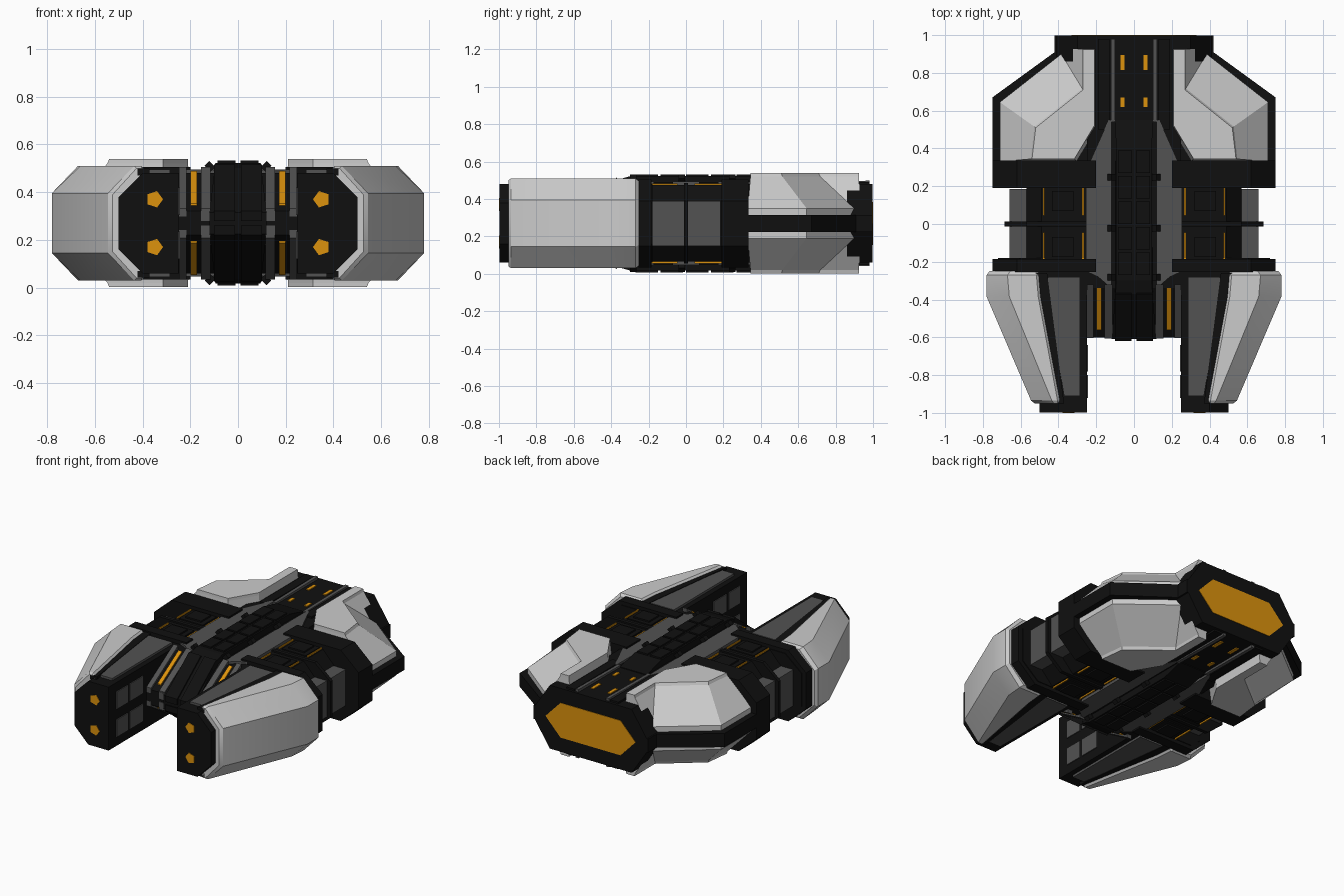
import bpy, bmesh, math

if "Cube" in bpy.data.objects:
    bpy.data.objects.remove(bpy.data.objects["Cube"])

MID = 0.27  # height of the horizontal symmetry plane; all z below are relative to it


def material(name, rgb):
    m = bpy.data.materials.new(name)
    m.diffuse_color = (*rgb, 1)
    m.use_nodes = True
    m.node_tree.nodes["Principled BSDF"].inputs["Base Color"].default_value = m.diffuse_color
    return m


BLACK = material("black_hull", (0.005, 0.005, 0.005))
DARK = material("dark_panel", (0.085, 0.085, 0.085))
GOLD = material("gold_light", (0.72, 0.29, 0.004))


def loft(name, rings, mat=None, mx=True, mz=True):
    """Skin equal-length rings of points, cap both ends, mirror in x / z."""
    bm = bmesh.new()
    vs = [[bm.verts.new(p) for p in r] for r in rings]
    n = len(rings[0])
    for a, b in zip(vs, vs[1:]):
        for i in range(n):
            j = (i + 1) % n
            bm.faces.new((a[i], a[j], b[j], b[i]))
    bm.faces.new(vs[0])
    bm.faces.new(vs[-1])
    bmesh.ops.recalc_face_normals(bm, faces=bm.faces)
    me = bpy.data.meshes.new(name)
    bm.to_mesh(me)
    bm.free()
    ob = bpy.data.objects.new(name, me)
    bpy.context.collection.objects.link(ob)
    ob.location.z = MID
    if mat:
        me.materials.append(mat)
    if mx or mz:
        m = ob.modifiers.new("mirror", 'MIRROR')
        m.use_axis = (mx, False, mz)
    return ob


def plan(name, pts, z0, z1, mat=None, **k):
    return loft(name, [[(x, y, z) for x, y in pts] for z in (z0, z1)], mat, **k)


def section(name, pts, y0, y1, mat=None, **k):
    return loft(name, [[(x, y, z) for x, z in pts] for y in (y0, y1)], mat, **k)


def side(name, pts, x0, x1, mat=None, **k):
    return loft(name, [[(x, y, z) for y, z in pts] for x in (x0, x1)], mat, **k)


def box(name, x0, x1, y0, y1, z0, z1, mat=None, **k):
    return plan(name, [(x0, y0), (x1, y0), (x1, y1), (x0, y1)], z0, z1, mat, **k)


def sym(half):
    """Close a half profile (x, z>0) with its reflection below."""
    return half + [(x, -z) for x, z in reversed(half)]


# Front prongs
def prong_ring(y, xc, xo):
    return [(x, y, z) for x, z in sym([(.25, .21), (xc, .21), (xo, .11)])]


loft("prong", [prong_ring(-.997, .40, .50), prong_ring(-.93, .40, .50),
               prong_ring(-.40, .60, .72), prong_ring(-.18, .60, .72)], BLACK, mz=False)
plan("prong_top_plate", [(.285, -.28), (.455, -.28), (.465, -.36), (.37, -.91), (.285, -.91)],
     .20, .225, DARK)
plan("prong_armour_trim", [(.46, -.26), (.53, -.26), (.53, -.36), (.42, -.95), (.37, -.95)],
     .20, .228, BLACK)
for y0, y1 in ((-.92, -.80), (-.78, -.64)):
    box("prong_inner_panel", .244, .26, y0, y1, .035, .15, DARK)
pent = [(.35 + .036 * math.cos(a), .1 + .036 * math.sin(a))
        for a in (math.radians(180 + 72 * i) for i in range(5))]
section("prong_lamp", pent, -1.0, -.98, GOLD)


# Armour shells wrapped around the prongs
def shell_ring(y, xi, xc, xo, zt, zc):
    return [(x, y, z) for x, z in sym([(xi, zt - .02), (xi + .02, zt), (xc, zt), (xo, zc)])]


shell = loft("prong_armour", [
    shell_ring(-.95, .385, .425, .525, .23, .12), shell_ring(-.935, .385, .435, .545, .24, .125),
    shell_ring(-.385, .487, .66, .78, .24, .125), shell_ring(-.27, .497, .67, .78, .24, .125),
    shell_ring(-.25, .51, .655, .765, .225, .115)], mz=False)
bpy.context.view_layer.objects.active = shell
shell.select_set(True)
bpy.ops.object.shade_smooth_by_angle(angle=math.radians(28))
shell.select_set(False)

# Waist: frames, barrel, side panels and deck blocks
ring = sym([(.2, .235), (.62, .235), (.75, .12)])
section("front_frame", ring, -.255, -.185, BLACK, mz=False)
section("rear_frame", ring, .19, .335, BLACK, mz=False)
section("waist_core", sym([(.1, .205), (.49, .205), (.57, .12)]), -.2, .2, BLACK, mz=False)
section("waist_rib", sym([(.2, .215), (.57, .215), (.685, .12)]), -.012, .012, BLACK, mz=False)
for s in (-1, 1):
    a, b = sorted((s * .012, s * .185))
    box("waist_side_panel", .5, .66, a, b, -.12, .12, DARK, mz=False)
    a, b = sorted((s * .045, s * .2))
    box("deck_block", .29, .465, a, b, .2, .212, BLACK)
    box("deck_block_cap", .32, .435, a + .025, b - .025, .2, .222, BLACK)
    for x in (.27, .478):
        box("deck_light", x - .004, x + .004, a, b, .2, .214, GOLD)

# Inner hull with sloping nose
nose = [(-.60, -.05), (-.60, .05), (-.34, .21), (.98, .21), (.98, -.21), (-.34, -.21)]
side("inner_hull", nose, -.25, .25, BLACK, mx=False, mz=False)
plan("deck_strip", [(.12, .55), (.135, .55), (.255, .28), (.255, -.25), (.19, -.28), (.12, -.34)],
     .2, .224, DARK)


def nose_strip(name, x0, x1, y0, y1, h, mat):
    f = lambda y: .05 + (y + .6) * .16 / .26
    side(name, [(y0, f(y0) - .02), (y0, f(y0) + h), (y1, f(y1) + h), (y1, f(y1) - .02)], x0, x1, mat)


nose_strip("nose_inner_strip", .115, .155, -.603, -.32, .014, DARK)
nose_strip("nose_outer_strip", .215, .248, -.603, -.32, .014, DARK)
nose_strip("nose_light", .172, .198, -.56, -.34, .008, GOLD)
box("nose_face_strip", .115, .155, -.606, -.58, .01, .055, DARK)

# Central spine with raised panels and small clamps
top = [(-.61, .045), (-.37, .232), (-.30, .252), (.40, .252), (.55, .215)]
prof = top + [(y, -z) for y, z in reversed(top)]
loft("spine", [[(s * (.125 - .03 * abs(z) / .252), y, z) for y, z in prof] for s in (-1, 1)],
     BLACK, mx=False, mz=False)
side("spine_nose_panel", [(-.62, .01), (-.62, .05), (-.37, .245), (-.35, .2), (-.58, .02)],
     .012, .10, BLACK)
for i in range(5):
    y = -.27 + i * .135
    box("spine_panel", .01, .085, y, y + .12, .24, .262, BLACK)
for y in (-.30, -.04, .23):
    section("spine_clamp", [(.095, .235), (.115, .215), (.14, .24), (.12, .26)], y, y + .035, BLACK)

# Rear hull: wide slab, hexagonal tail and glowing exhaust
plan("rear_slab", [(0, .19), (.75, .19), (.75, .67), (.42, .91), (.42, .997), (0, .997)],
     -.045, .045, BLACK, mz=False)
section("tail_block", sym([(-.42, .03), (-.30, .21), (.30, .21), (.42, .03)]), .86, .997, BLACK,
        mx=False, mz=False)
section("exhaust", [(-.33, 0), (-.22, .115), (.22, .115), (.33, 0), (.22, -.115), (-.22, -.115)],
        .98, 1.0, GOLD, mx=False, mz=False)
side("tail_rail", [(.54, .2), (.54, .222), (.98, .228), (.98, .2)], .10, .122, DARK)
box("tail_side_rail", .13, .19, .5, .98, .2, .222, BLACK)
for y0, y1 in ((.62, .67), (.815, .895)):
    box("tail_light", .05, .072, y0, y1, .2, .216, GOLD)

# Rear armour pods, faceted, above and below
outline = [(.195, .93), (.385, .93), (.385, .90), (.71, .645), (.71, .33), (.305, .33), (.195, .51)]
crest = [(.21, .925), (.27, .925), (.27, .71), (.52, .51), (.54, .345), (.315, .345), (.21, .52)]
lip = [(x, y, .08) for x, y in outline]
shoulder = [(x * .985 + .004, y * .99 + .004, .255) for x, y in outline]
loft("rear_armour", [[(x, y, .045) for x, y in outline], lip,
                     [(a + (p - a) * .96, b + (q - b) * .96, .25)
                      for (a, b), (p, q) in zip(outline, crest)],
                     [(x, y, .268) for x, y in crest]])
